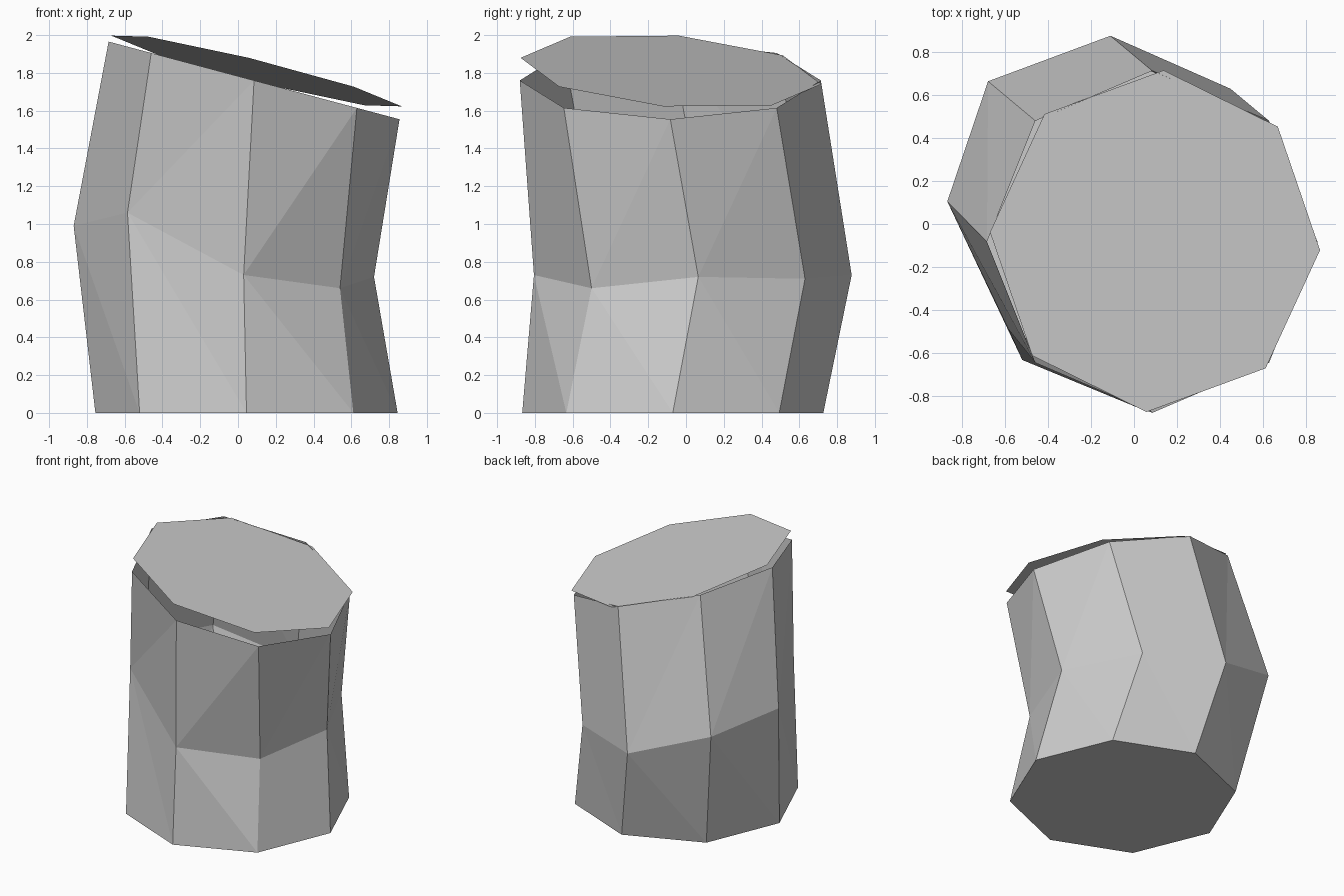
import bpy, bmesh
from math import cos, sin, radians
from mathutils import Vector

SIDES = 8

cube = bpy.data.objects.get("Cube")
if cube:
    bpy.data.objects.remove(cube, do_unlink=True)

grey = bpy.data.materials.new("light grey")
grey.use_nodes = True
colour = (0.6, 0.6, 0.6, 1)
grey.diffuse_color = colour
grey.node_tree.nodes["Principled BSDF"].inputs["Base Color"].default_value = colour


def octagon(centre, slope_x=0, slope_y=0, width=0.8, turn=0):
    """Ring of points on a plane tilted by the two slopes."""
    ring = []
    for i in range(SIDES):
        a = radians(360 * i / SIDES + turn)
        x, y = width * cos(a), 0.797 * sin(a)
        ring.append(Vector(centre) + Vector((x, y, slope_x * x + slope_y * y)))
    return ring


def finish(bm, name):
    mesh = bpy.data.meshes.new(name)
    bm.to_mesh(mesh)
    bm.free()
    mesh.materials.append(grey)
    bpy.context.collection.objects.link(bpy.data.objects.new(name, mesh))


# Barrel body: level base, buckled waist, tilted open rim
base = octagon((0.045, -0.07, 0))
waist = [(0.72, 0.065, 0.72), (0.45, 0.63, 0.71), (-0.11, 0.877, 0.73),
         (-0.68, 0.665, 0.93), (-0.87, 0.105, 0.99), (-0.585, -0.49, 1.06),
         (0.03, -0.805, 0.73), (0.54, -0.5, 0.66)]
rim = octagon((0.085, -0.083, 1.76), slope_x=-0.267, width=0.77)

bm = bmesh.new()
low, mid, top = [[bm.verts.new(p) for p in ring] for ring in (base, waist, rim)]
bm.faces.new(low[::-1])
for i in range(SIDES):
    j = (i + 1) % SIDES
    # Each wall panel is creased from its waist corner
    bm.faces.new((low[i], low[j], mid[i]))
    bm.faces.new((low[j], mid[j], mid[i]))
    bm.faces.new((mid[i], mid[j], top[j]))
    bm.faces.new((mid[i], top[j], top[i]))
finish(bm, "body")

# Loose lid: a thin sheet resting askew on the rim
bm = bmesh.new()
bm.faces.new([bm.verts.new(p) for p in octagon(
    (0.098, -0.08, 1.81), slope_x=-0.2475, slope_y=-0.075, width=0.77, turn=-3)])
finish(bm, "lid")
